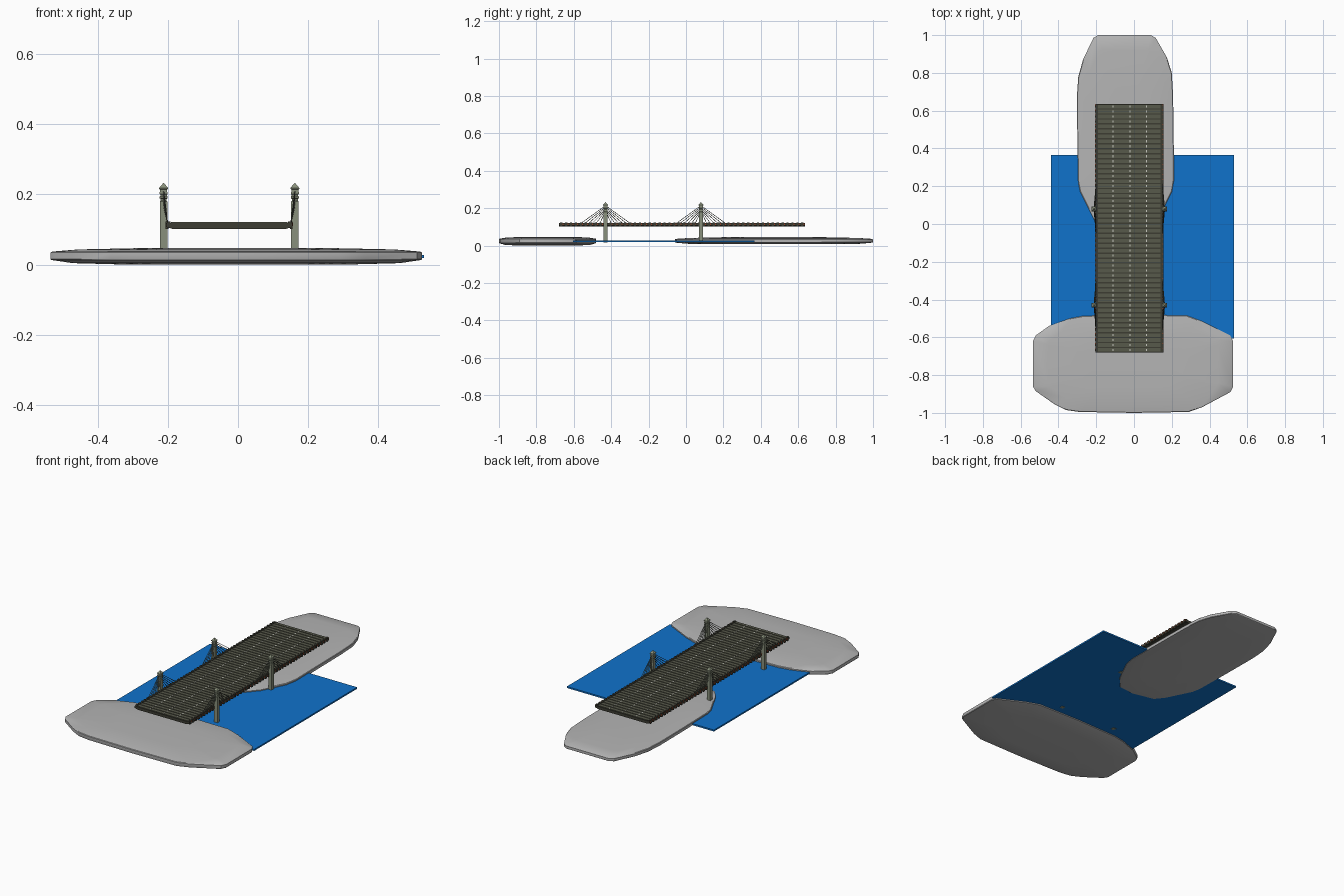
import bpy, bmesh, math
from mathutils import Vector, Matrix

if "Cube" in bpy.data.objects:
    bpy.data.objects.remove(bpy.data.objects["Cube"])


def mat(name, r, g, b):
    m = bpy.data.materials.new(name)
    m.diffuse_color = (r, g, b, 1)
    m.use_nodes = True
    m.node_tree.nodes["Principled BSDF"].inputs["Base Color"].default_value = m.diffuse_color
    return m


ROCK = mat("light_grey", 0.46, 0.46, 0.46)
WATER = mat("water_blue", 0.005, 0.17, 0.60)
ROAD = mat("olive_road", 0.095, 0.10, 0.07)
DARK = mat("dark_olive", 0.045, 0.045, 0.032)
STONE = mat("grey_green_stone", 0.25, 0.28, 0.20)
CABLE = mat("cable_grey", 0.10, 0.11, 0.085)
WHITE = mat("lane_white", 0.6, 0.6, 0.55)
RED = mat("edge_red", 0.35, 0.06, 0.02)


def finish(name, bm, material, smooth=False):
    bmesh.ops.recalc_face_normals(bm, faces=bm.faces)
    me = bpy.data.meshes.new(name)
    bm.to_mesh(me)
    bm.free()
    me.materials.append(material)
    ob = bpy.data.objects.new(name, me)
    bpy.context.collection.objects.link(ob)
    if smooth:
        bpy.ops.object.select_all(action='DESELECT')
        ob.select_set(True)
        bpy.context.view_layer.objects.active = ob
        bpy.ops.object.shade_smooth_by_angle(angle=math.radians(30))
    return ob


def box(bm, x0, x1, y0, y1, z0, z1):
    m = Matrix.Translation(((x0 + x1) / 2, (y0 + y1) / 2, (z0 + z1) / 2)) @ \
        Matrix.Diagonal((x1 - x0, y1 - y0, z1 - z0, 1))
    bmesh.ops.create_cube(bm, size=1, matrix=m)


def rod(bm, a, b, r):
    a, b = Vector(a), Vector(b)
    m = Matrix.Translation((a + b) / 2) @ (b - a).to_track_quat('Z', 'Y').to_matrix().to_4x4()
    bmesh.ops.create_cone(bm, cap_ends=True, segments=5, radius1=r, radius2=r,
                          depth=(b - a).length, matrix=m)


def loft(bm, rings):
    loops = [[bm.verts.new(p) for p in ring] for ring in rings]
    n = len(loops[0])
    for a, b in zip(loops, loops[1:]):
        for i in range(n):
            bm.faces.new((a[i], a[(i + 1) % n], b[(i + 1) % n], b[i]))
    bm.faces.new(loops[0][::-1])
    bm.faces.new(loops[-1])


# Islands: an outline lofted into a shallow pebble
def island(name, pts, layers):
    cx = (min(p[0] for p in pts) + max(p[0] for p in pts)) / 2
    cy = (min(p[1] for p in pts) + max(p[1] for p in pts)) / 2
    bm = bmesh.new()
    loft(bm, [[(cx + (x - cx) * s, cy + (y - cy) * s, z) for x, y in pts] for s, z in layers])
    finish(name, bm, ROCK, True)


island("south_island",
       [(-0.29, -0.995), (0.0, -1.0), (0.29, -0.995), (0.36, -0.97), (0.51, -0.89),
        (0.525, -0.86), (0.525, -0.62), (0.51, -0.59), (0.36, -0.515), (0.28, -0.485),
        (0.0, -0.48), (-0.27, -0.487), (-0.34, -0.5), (-0.45, -0.54), (-0.52, -0.59),
        (-0.535, -0.62), (-0.535, -0.86), (-0.52, -0.885), (-0.42, -0.955), (-0.36, -0.985)],
       [(0.6, 0.0), (0.88, 0.004), (0.995, 0.013), (1, 0.016), (1, 0.034), (0.99, 0.037),
        (0.85, 0.043), (0.5, 0.047)])
island("north_island",
       [(-0.19, 1.0), (-0.215, 0.985), (-0.27, 0.87), (-0.295, 0.78), (-0.302, 0.68),
        (-0.3, 0.45), (-0.295, 0.22), (-0.285, 0.17), (-0.21, 0.02), (-0.17, -0.03),
        (-0.04, -0.06), (0.06, -0.05), (0.13, 0.03), (0.2, 0.17), (0.213, 0.24),
        (0.21, 0.45), (0.207, 0.68), (0.2, 0.8), (0.175, 0.88), (0.115, 0.985), (0.09, 1.0)],
       [(0.6, 0.008), (0.88, 0.01), (0.995, 0.016), (1, 0.018), (1, 0.033), (0.99, 0.036),
        (0.85, 0.041), (0.5, 0.045)])

# Water slab
bm = bmesh.new()
box(bm, -0.44, 0.53, -0.605, 0.365, 0.018, 0.027)
finish("water", bm, WATER)

# Bridge deck with a chamfered underside
X0, X1, Y0, Y1 = -0.205, 0.155, -0.68, 0.635
bm = bmesh.new()
prof = [(X0, 0.118), (X0, 0.107), (X0 + 0.02, 0.101), (X1 - 0.02, 0.101), (X1, 0.107), (X1, 0.118)]
loft(bm, [[(x, y, z) for x, z in prof] for y in (Y0, Y1)])
finish("deck", bm, DARK)

# Road slats, lane dashes, edge posts and red edge markers, one set per bay
slats, dashes, posts, marks = [bmesh.new() for _ in range(4)]
N = 50
step = (Y1 - Y0) / N
for i in range(N):
    y = Y0 + (i + 0.5) * step
    box(slats, X0 + 0.014, X1 - 0.014, y - step * 0.36, y + step * 0.36, 0.117, 0.1205)
    for x in (-0.11, -0.02, 0.067):
        box(dashes, x - 0.0025, x + 0.0025, y - step * 0.22, y + step * 0.22, 0.12, 0.1212)
    for x in (X0 + 0.003, X1 - 0.003):
        box(posts, x - 0.004, x + 0.004, y - 0.006, y + 0.006, 0.101, 0.123)
        box(marks, x - 0.0046, x + 0.0046, y + 0.0065, y + 0.0115, 0.110, 0.1195)
finish("road_slats", slats, ROAD)
finish("lane_dashes", dashes, WHITE)
finish("edge_posts", posts, DARK)
finish("edge_markers", marks, RED)

# Edge rails
bm = bmesh.new()
for x in (X0 + 0.008, X1 - 0.008):
    box(bm, x - 0.005, x + 0.005, Y0, Y1, 0.117, 0.122)
finish("edge_rails", bm, DARK)

# Towers with banded heads and pyramid caps, plus fans of stay cables
for side, tx, ex in (("left", -0.212, X0 + 0.004), ("right", 0.162, X1 - 0.004)):
    for end, ty in (("south", -0.43), ("north", 0.08)):
        bm = bmesh.new()
        rings = [(0.0105, 0.016), (0.0105, 0.18), (0.0085, 0.182), (0.0085, 0.187),
                 (0.0115, 0.189), (0.0115, 0.194), (0.0095, 0.196), (0.0095, 0.199),
                 (0.0115, 0.201), (0.0115, 0.206), (0.010, 0.207), (0.010, 0.214),
                 (0.013, 0.215), (0.013, 0.218), (0.001, 0.232)]
        loft(bm, [[(tx + a * r, ty + b * r, z) for a, b in ((-1, -1), (1, -1), (1, 1), (-1, 1))]
                  for r, z in rings])
        finish(f"{side}_{end}_tower", bm, STONE)
        bm = bmesh.new()
        for d in (-1, 1):
            for k in range(6):
                rod(bm, (tx, ty + d * 0.008, 0.168 + 0.008 * k),
                    (ex, ty + d * (0.03 + 0.02 * k), 0.12), 0.0016)
        finish(f"{side}_{end}_cables", bm, CABLE)
